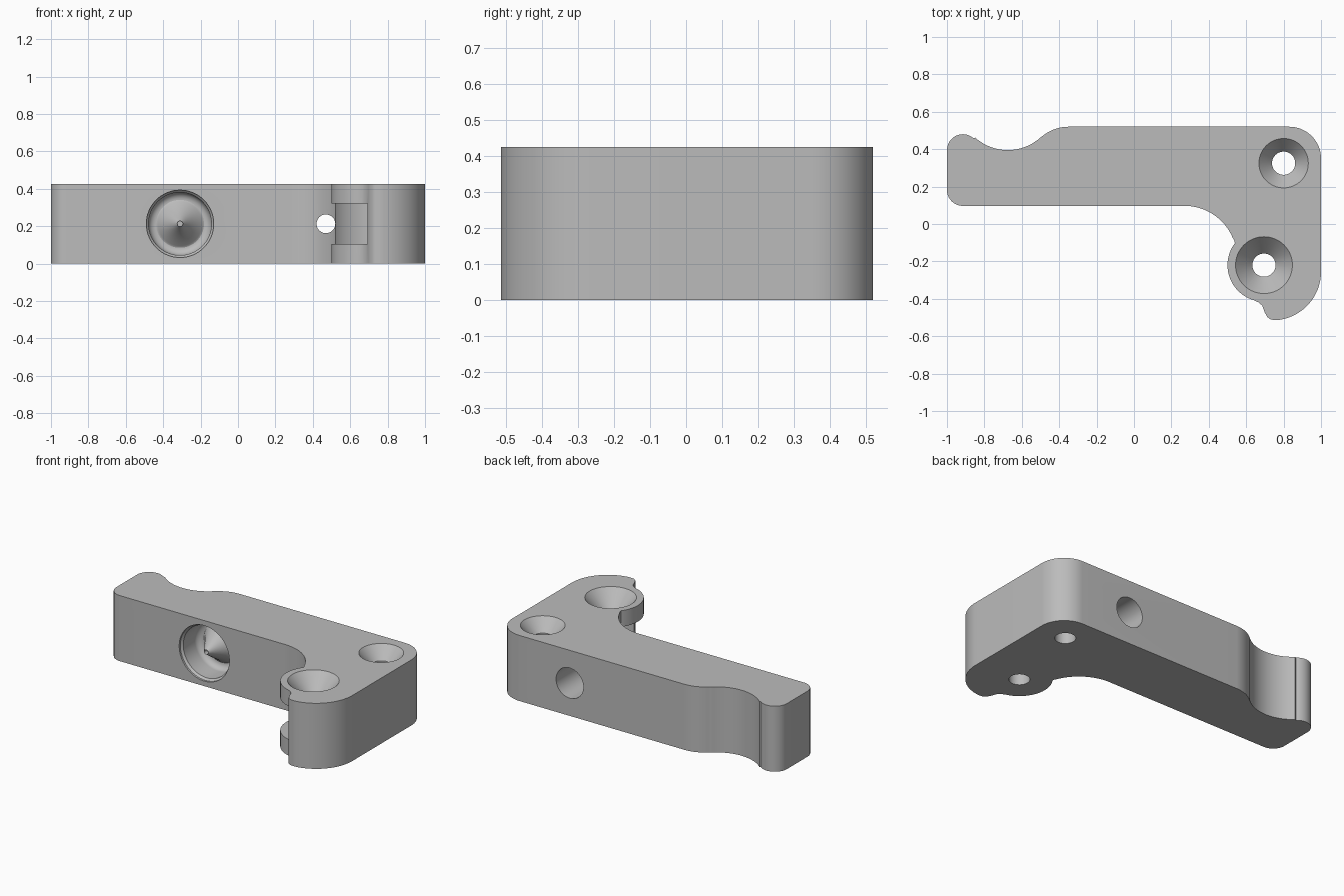
import bpy, bmesh, math
from mathutils import Matrix, Vector

cube = bpy.data.objects.get("Cube")
if cube:
    bpy.data.objects.remove(cube, do_unlink=True)

H = 0.425          # body thickness
MID = H / 2
FRONT, BACK = 0.097, 0.52
LUG = (0.695, -0.22)

grey = bpy.data.materials.new("plain_grey")
grey.use_nodes = True
COLOR = (0.5, 0.5, 0.5, 1)
grey.diffuse_color = COLOR
grey.node_tree.nodes["Principled BSDF"].inputs["Base Color"].default_value = COLOR


def arc(cx, cy, r, a0, a1, n=16):
    """Points on an arc, angles in degrees."""
    angles = [math.radians(a0 + (a1 - a0) * i / n) for i in range(n + 1)]
    return [(cx + r * math.cos(a), cy + r * math.sin(a)) for a in angles]


def make_object(name, bm):
    bmesh.ops.recalc_face_normals(bm, faces=bm.faces)
    mesh = bpy.data.meshes.new(name)
    bm.to_mesh(mesh)
    bm.free()
    mesh.materials.append(grey)
    obj = bpy.data.objects.new(name, mesh)
    bpy.context.collection.objects.link(obj)
    return obj


def extrude_outline(name, points, height):
    bm = bmesh.new()
    face = bm.faces.new([bm.verts.new((x, y, 0)) for x, y in points])
    top = bmesh.ops.extrude_face_region(bm, geom=[face])["geom"]
    verts = [v for v in top if isinstance(v, bmesh.types.BMVert)]
    bmesh.ops.translate(bm, verts=verts, vec=(0, 0, height))
    return make_object(name, bm)


def revolve(name, profile, origin, axis, steps=64):
    """Closed solid from (radius, distance) pairs turned about an axis."""
    bm = bmesh.new()
    verts = [bm.verts.new((r, 0, d)) for r, d in profile]
    edges = [bm.edges.new(pair) for pair in zip(verts, verts[1:])]
    bmesh.ops.spin(bm, geom=verts + edges, cent=(0, 0, 0), axis=(0, 0, 1),
                   angle=math.tau, steps=steps, use_duplicate=False)
    bmesh.ops.remove_doubles(bm, verts=bm.verts, dist=0.0002)
    turn = Vector((0, 0, 1)).rotation_difference(Vector(axis)).to_matrix().to_4x4()
    bm.transform(Matrix.Translation(origin) @ turn)
    return make_object(name, bm)


# Body outline, counter-clockwise from the front of the arm's end
outline = (
    arc(-0.915, FRONT + 0.085, 0.085, 180, 270)
    + arc(0.27, FRONT - 0.28, 0.28, 90, 23, 24)
    + [(0.538, -0.092), (0.539, -0.103)]
    + arc(*LUG, 0.195, 144, 254, 32)
    + [(0.668, -0.42), (0.686, -0.437), (0.698, -0.47), (0.712, -0.497), (0.732, -0.511)]
    + arc(0.74, -0.255, 0.26, 275, 360, 28)
    + arc(0.83, 0.35, 0.17, 0, 90)
    + arc(-0.35, 0.30, 0.22, 90, 132)
    + arc(-0.675, 0.655, 0.26, -48, -132, 24)
    + arc(-0.915, 0.395, 0.085, 48, 180)
)
body = extrude_outline("bracket_body", outline, H)

# Countersunk screw holes, through from the top
cutters = []
for name, (x, y), r, depth in (("rear_screw_hole", (0.8, 0.325), 0.132, 0.08),
                               ("lug_screw_hole", LUG, 0.152, 0.1)):
    slope = (r - 0.062) / depth
    profile = [(0, -0.1), (0.062, -0.1), (0.062, H - depth),
               (r + slope * 0.05, H + 0.05), (0, H + 0.05)]
    cutters.append(revolve(name, profile, (x, y, 0), (0, 0, 1)))

# Round slot in the lug
slot = [(0, 0.105), (0.237, 0.105), (0.237, 0.32), (0, 0.32)]
cutters.append(revolve("lug_slot", slot, (*LUG, 0), (0, 0, 1)))

# Stepped cross hole, wide from the back and narrow at the front
stepped = [(0, -0.1), (0.098, -0.1), (0.098, 0.3), (0.05, 0.3), (0.05, 0.65), (0, 0.65)]
cutters.append(revolve("cross_hole", stepped, (0.47, BACK, MID), (0, -1, 0)))

# Front pocket with a rounded floor and a central cone
pocket = ([(0, -0.05), (0.18, -0.05), (0.18, 0.012), (0.168, 0.025)]
          + [(r, d) for r, d in arc(0.128, 0.14, 0.04, 0, 90, 10)]
          + [(0.118, 0.175), (0.015, 0.02), (0.015, 0.05), (0, 0.05)])
cutters.append(revolve("cone_pocket", pocket, (-0.31, FRONT, MID), (0, 1, 0)))

# Cut everything, then shade
bpy.ops.object.select_all(action="DESELECT")
bpy.context.view_layer.objects.active = body
body.select_set(True)
for cutter in cutters:
    cutter.hide_render = True
    mod = body.modifiers.new(cutter.name, "BOOLEAN")
    mod.operation = "DIFFERENCE"
    mod.solver = "EXACT"
    mod.object = cutter
    bpy.ops.object.modifier_apply(modifier=mod.name)
    bpy.data.objects.remove(cutter, do_unlink=True)
bpy.ops.object.shade_smooth_by_angle(angle=math.radians(30))
